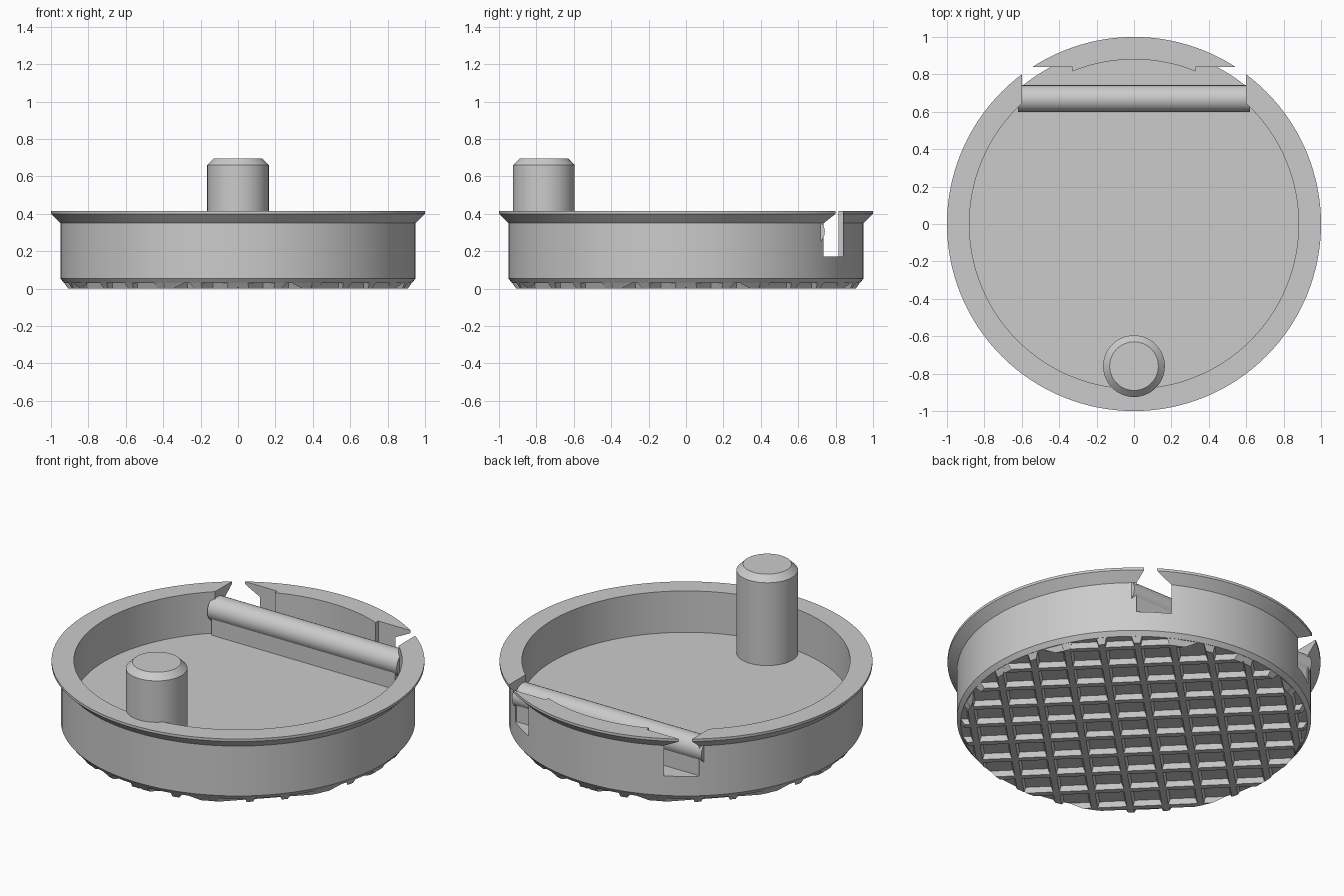
import bpy, bmesh, math
from mathutils import Matrix, Vector

cube = bpy.data.objects.get("Cube")
if cube:
    bpy.data.objects.remove(cube)

grey = bpy.data.materials.new("plain_grey")
grey.use_nodes = True
colour = (0.6, 0.6, 0.6, 1)
grey.diffuse_color = colour
grey.node_tree.nodes["Principled BSDF"].inputs["Base Color"].default_value = colour


def finish(name, bm, smooth=True):
    bmesh.ops.recalc_face_normals(bm, faces=bm.faces)
    mesh = bpy.data.meshes.new(name)
    bm.to_mesh(mesh)
    bm.free()
    mesh.materials.append(grey)
    obj = bpy.data.objects.new(name, mesh)
    bpy.context.collection.objects.link(obj)
    if smooth:
        smooth_shade(obj)
    return obj


def smooth_shade(obj):
    bpy.ops.object.select_all(action="DESELECT")
    obj.select_set(True)
    bpy.context.view_layer.objects.active = obj
    bpy.ops.object.shade_smooth_by_angle(angle=math.radians(30))


def lathe(name, profile, sides, matrix=Matrix(), smooth=True):
    # Spin a profile that starts and ends on the axis
    bm = bmesh.new()
    verts = [bm.verts.new((r, 0, z)) for r, z in profile]
    edges = [bm.edges.new(pair) for pair in zip(verts, verts[1:])]
    bmesh.ops.spin(bm, geom=verts + edges, cent=(0, 0, 0), axis=(0, 0, 1),
                   angle=math.tau, steps=sides, use_merge=True)
    bmesh.ops.remove_doubles(bm, verts=bm.verts, dist=0.0001)
    bmesh.ops.transform(bm, matrix=matrix, verts=bm.verts)
    return finish(name, bm, smooth)


def box(name, low, high):
    low, high = Vector(low), Vector(high)
    bm = bmesh.new()
    bmesh.ops.create_cube(bm, size=1)
    bmesh.ops.scale(bm, vec=high - low, verts=bm.verts)
    bmesh.ops.translate(bm, vec=(low + high) / 2, verts=bm.verts)
    return finish(name, bm, False)


# Dish with flared rim and chamfered base
FLOOR = 0.17
dish = lathe("dish", [(0, 0.03), (0.93, 0.03), (0.95, 0.055), (0.95, 0.35),
                      (1, 0.4), (1, 0.415), (0.88, 0.415), (0.88, FLOOR),
                      (0, FLOOR)], 128, smooth=False)

# Slots through the back wall, one on each side
for side in (-1, 1):
    xs = sorted((side * 0.33, side * 0.6))
    cutter = box("slot_cutter", (xs[0], 0.5, FLOOR + 0.0005), (xs[1], 0.84, 0.6))
    cutter.hide_render = True
    cutter.hide_viewport = True
    cut = dish.modifiers.new("slot", "BOOLEAN")
    cut.operation = "DIFFERENCE"
    cut.solver = "EXACT"
    cut.object = cutter
bpy.context.view_layer.update()
graph = bpy.context.evaluated_depsgraph_get()
dish_mesh = bpy.data.meshes.new_from_object(dish.evaluated_get(graph))
dish.modifiers.clear()
dish.data = dish_mesh
for helper in [o for o in bpy.data.objects if o.name.startswith("slot_cutter")]:
    bpy.data.objects.remove(helper)
smooth_shade(dish)

# Handle post
lathe("post", [(0, FLOOR - 0.01), (0.165, FLOOR - 0.01), (0.165, 0.66),
               (0.13, 0.695), (0, 0.695)], 64,
      Matrix.Translation((0, -0.76, 0)))

# Cross rod and the web that carries it
lathe("cross_rod", [(0, -0.62), (0.072, -0.62), (0.072, 0.62), (0, 0.62)], 48,
      Matrix.Translation((0, 0.67, 0.305)) @ Matrix.Rotation(math.pi / 2, 4, "Y"))
box("rod_web", (-0.6, 0.61, FLOOR - 0.01), (0.6, 0.73, 0.305))

# Diagonal grip ribs under the base, trimmed to the chamfered edge
bm = bmesh.new()
SPACING = 0.19
for turn in (math.pi / 4, -math.pi / 4):
    spin = Matrix.Rotation(turn, 4, "Z")
    for i in range(10):
        offset = (i - 4.5) * SPACING
        rings = []
        for half, radius, z in ((0.028, 0.93, 0.032), (0.017, 0.908, 0)):
            ring = []
            for sx, sy in ((-1, -1), (1, -1), (1, 1), (-1, 1)):
                y = offset + sy * half
                reach = math.sqrt(radius ** 2 - y ** 2)
                ring.append(bm.verts.new(spin @ Vector((sx * reach, y, z))))
            rings.append(ring)
        top, low = rings
        bm.faces.new(top)
        bm.faces.new(low)
        for k in range(4):
            n = (k + 1) % 4
            bm.faces.new((top[k], top[n], low[n], low[k]))
finish("grip_ribs", bm, False)
